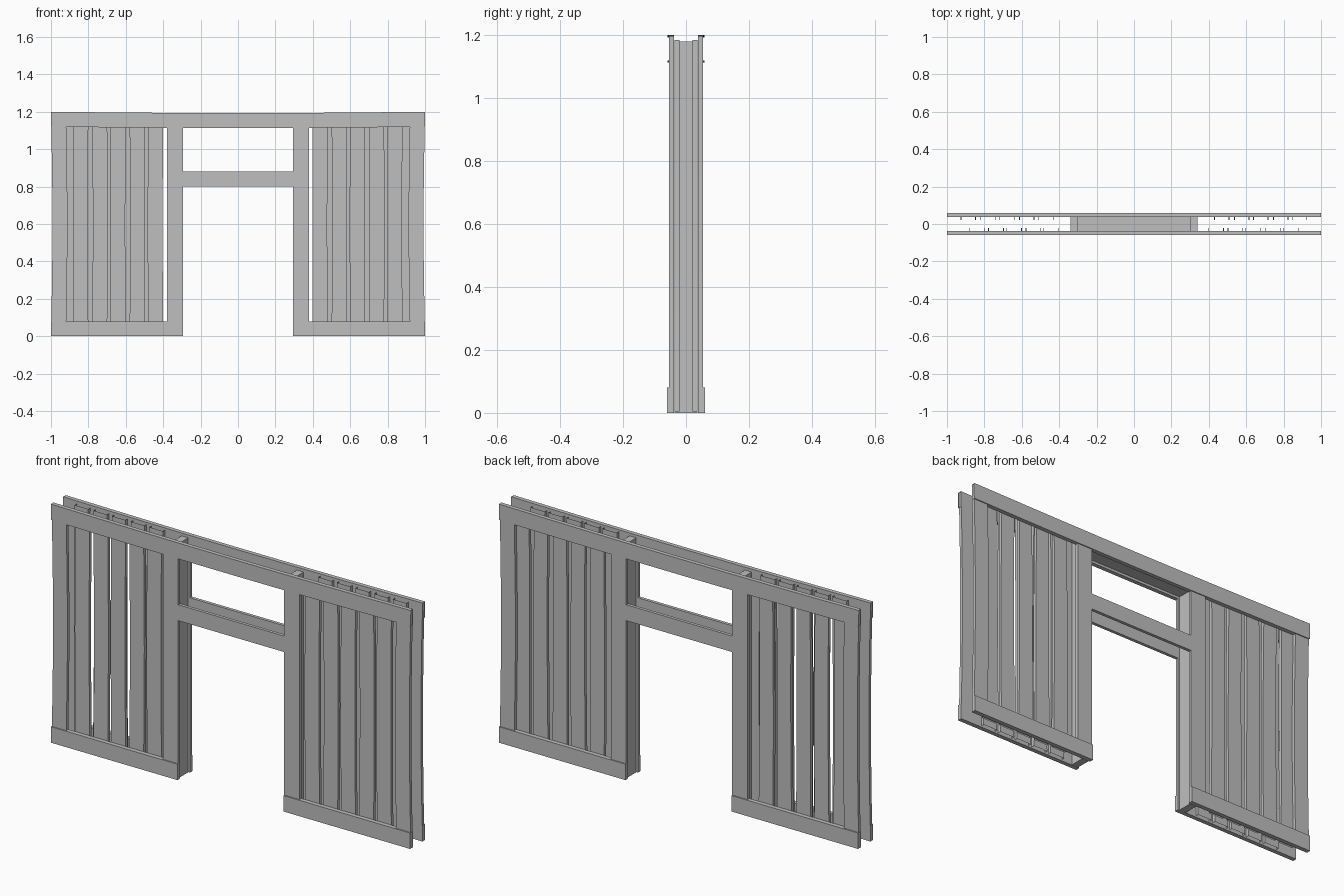
import bpy, bmesh, math
from mathutils import Vector

cube = bpy.data.objects.get("Cube")
if cube:
    bpy.data.objects.remove(cube)

grey = bpy.data.materials.new("plain_grey")
grey.use_nodes = True
COLOUR = (0.52, 0.52, 0.52, 1)
grey.diffuse_color = COLOUR
grey.node_tree.nodes["Principled BSDF"].inputs["Base Color"].default_value = COLOUR


def beam(name, lo, hi, axis, bow=(0, 0, 0), capped=True, taper=0.0, steps=8):
    """Rectangular timber along an axis, bowed gently towards its middle."""
    lo, hi, bow = Vector(lo), Vector(hi), Vector(bow)
    u, v = [i for i in range(3) if i != axis]
    mid = (lo[u] + hi[u]) / 2
    bm = bmesh.new()
    rings = []
    for i in range(steps + 1):
        t = i / steps
        ring = []
        for a, b in ((lo[u], lo[v]), (hi[u], lo[v]), (hi[u], hi[v]), (lo[u], hi[v])):
            p = Vector()
            p[axis] = lo[axis] + t * (hi[axis] - lo[axis])
            p[u], p[v] = mid + (a - mid) * (1 - taper * t), b
            ring.append(bm.verts.new(p + bow * math.sin(math.pi * t)))
        rings.append(ring)
    for r, s in zip(rings, rings[1:]):
        for k in range(4):
            n = (k + 1) % 4
            bm.faces.new((r[k], r[n], s[n], s[k]))
    if capped:
        bm.faces.new(rings[0])
        bm.faces.new(rings[-1])
    bmesh.ops.recalc_face_normals(bm, faces=bm.faces)
    mesh = bpy.data.meshes.new(name)
    bm.to_mesh(mesh)
    bm.free()
    mesh.materials.append(grey)
    obj = bpy.data.objects.new(name, mesh)
    bpy.context.collection.objects.link(obj)


def span(sign, a, b):
    """Ordered pair of limits, mirrored when sign is negative."""
    return sorted((sign * a, sign * b))


for face, fy in (("front", -1), ("back", 1)):
    # Rails across the whole wall
    y0, y1 = span(fy, 0.038, 0.059)
    beam(f"{face}_top_rail", (-1, y0, 1.12), (1, y1, 1.2), 0,
         bow=(0, 0, -0.007), capped=False)
    y0, y1 = span(fy, 0.038, 0.054)
    beam(f"{face}_middle_rail", (-0.3, y0, 0.8), (0.3, y1, 0.88), 0, steps=1)

    for side, sx in (("left", 1), ("right", -1)):
        # Frame of each panel
        y0, y1 = span(fy, 0.038, 0.054)
        x0, x1 = span(sx, 0.92, 1.0)
        beam(f"{face}_{side}_outer_stile", (x0, y0, 0), (x1, y1, 1.197), 2,
             bow=(-0.008 * sx, 0, 0))
        x0, x1 = span(sx, 0.295, 0.38)
        beam(f"{face}_{side}_inner_stile", (x0, y0, 0), (x1, y1, 1.19), 2)
        x0, x1 = span(sx, 0.295, 1.0)
        y0, y1 = span(fy, 0.038, 0.06)
        beam(f"{face}_{side}_bottom_rail", (x0, y0, 0), (x1, y1, 0.08), 0, steps=1)

        # Vertical boards, staggered between the two faces
        first = 0.4 if fy < 0 else 0.43
        pitch = 0.1 if fy < 0 else 0.104
        y0, y1 = span(fy, 0.021, 0.037)
        for i in range(5):
            x0, x1 = span(sx, first + i * pitch, first + i * pitch + 0.08)
            sway = 0.004 if i % 2 else -0.003
            beam(f"{face}_{side}_board_{i + 1}", (x0, y0, 0.005), (x1, y1, 1.185), 2,
                 bow=(sway, 0, 0), capped=False, taper=0.06 if fy > 0 else 0)

# Door posts and the header between the two faces
for side, sx in (("left", 1), ("right", -1)):
    x0, x1 = span(sx, 0.303, 0.34)
    beam(f"{side}_door_post", (x0, -0.037, 0), (x1, 0.037, 1.18), 2, steps=1)
beam("door_header", (-0.303, -0.037, 1.125), (0.303, 0.037, 1.15), 0, steps=1)
